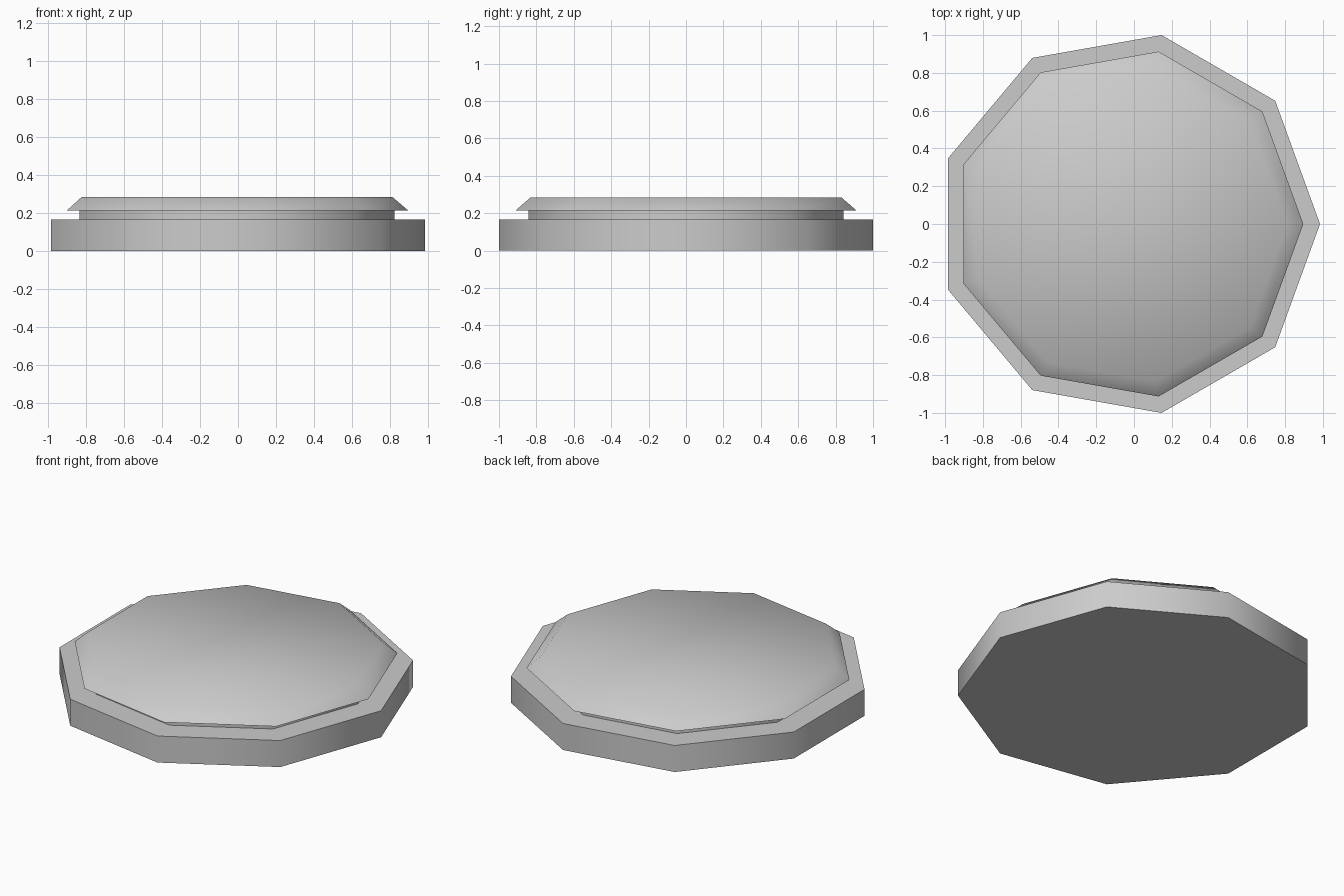
import bpy, bmesh, math

if "Cube" in bpy.data.objects:
    bpy.data.objects.remove(bpy.data.objects["Cube"])

SIDES = 9
R = 1 / math.sin(math.radians(80))          # widest radius, gives 2 units in y
CX = -(R - R * math.cos(math.radians(20))) / 2  # centre the odd-sided outline on x

# radius and height up the outside: base slab, recessed neck, bevelled lid
PROFILE = [(R, 0), (R, 0.165), (0.856, 0.165), (0.856, 0.213),
           (0.927, 0.213), (0.845, 0.283)]

bm = bmesh.new()
rings = []
for r, z in PROFILE:
    rings.append([bm.verts.new((CX + r * math.cos(i * math.tau / SIDES),
                                r * math.sin(i * math.tau / SIDES), z))
                  for i in range(SIDES)])

# side walls, ledges and overhang
for low, high in zip(rings, rings[1:]):
    for i in range(SIDES):
        j = (i + 1) % SIDES
        bm.faces.new((low[i], low[j], high[j], high[i]))

# flat bottom and lid top
bm.faces.new(rings[0][::-1])
bm.faces.new(rings[-1])

mesh = bpy.data.meshes.new("stepped_disc")
bm.to_mesh(mesh)
bm.free()
disc = bpy.data.objects.new("stepped_disc", mesh)
bpy.context.collection.objects.link(disc)

# smooth sides and lid bevel, sharp steps
bpy.context.view_layer.objects.active = disc
disc.select_set(True)
bpy.ops.object.shade_smooth_by_angle(angle=math.radians(50))
